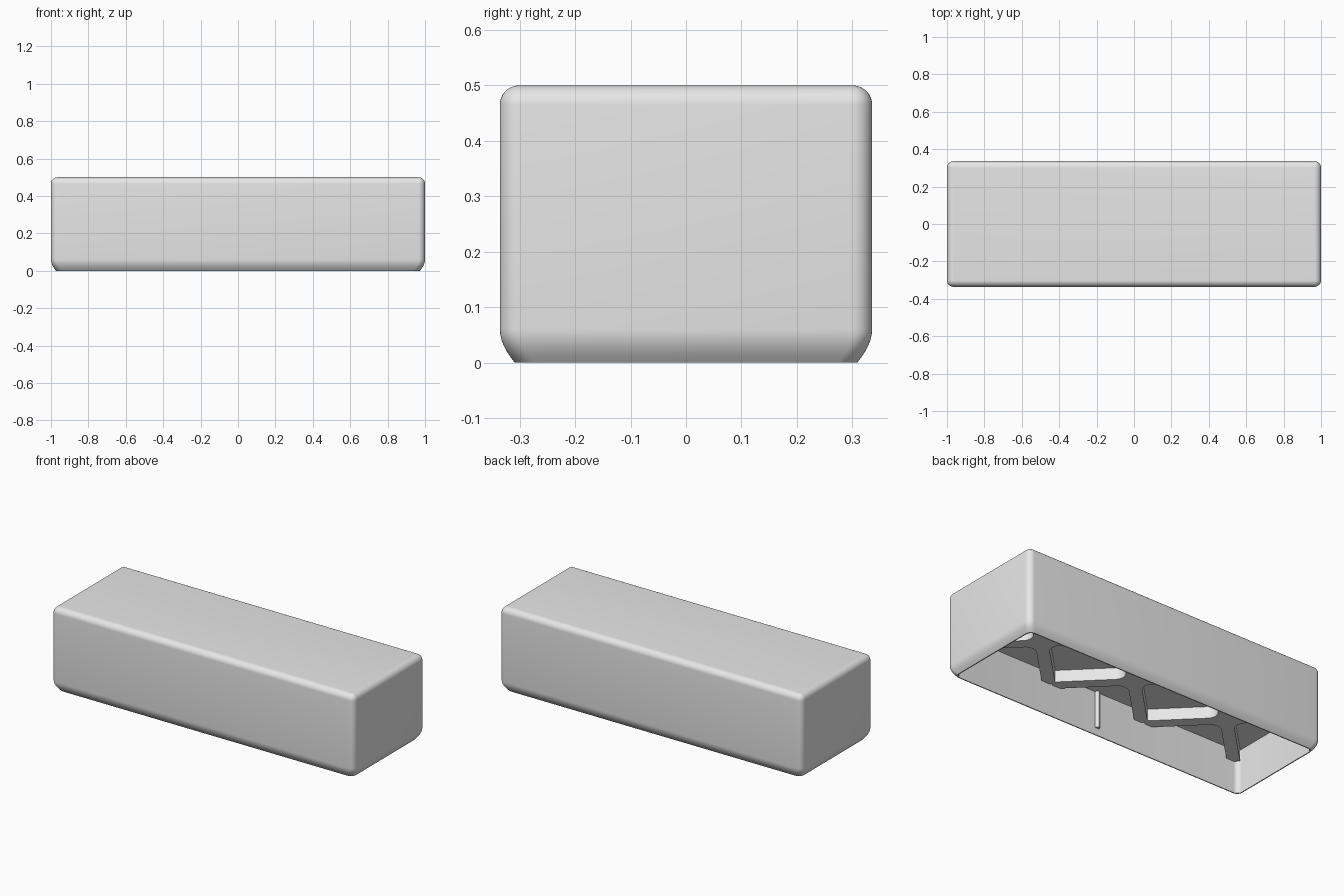
import bpy, bmesh, math
from math import cos, sin, pi
from mathutils import Matrix, Vector

cube = bpy.data.objects.get("Cube")
if cube:
    bpy.data.objects.remove(cube, do_unlink=True)

HX, HY, TOP = 1.0, 0.336, 0.5       # half length, half width, height
EDGE = 0.035                        # fillet radius of the case
CEIL, RIB_Z = 0.26, 0.19            # inside ceiling, underside of the braces
PITCH = 0.634                       # spacing of the cross braces

grey = bpy.data.materials.new("light grey")
grey.use_nodes = True
grey.diffuse_color = (0.8, 0.8, 0.8, 1)
grey.node_tree.nodes["Principled BSDF"].inputs["Base Color"].default_value = (0.8, 0.8, 0.8, 1)


def finish(bm, name):
    """Turn a bmesh into a smooth-shaded object with sharp edges kept."""
    bmesh.ops.recalc_face_normals(bm, faces=bm.faces)
    mesh = bpy.data.meshes.new(name)
    bm.to_mesh(mesh)
    bm.free()
    obj = bpy.data.objects.new(name, mesh)
    bpy.context.collection.objects.link(obj)
    mesh.materials.append(grey)
    bpy.ops.object.select_all(action='DESELECT')
    obj.select_set(True)
    bpy.context.view_layer.objects.active = obj
    bpy.ops.object.shade_smooth_by_angle(angle=math.radians(35))
    return obj


def rounded_loop(bm, inset, z, radius, steps=8):
    """Ring of vertices: a rectangle with rounded corners."""
    ring = []
    for k, (sx, sy) in enumerate([(1, 1), (-1, 1), (-1, -1), (1, -1)]):
        cx, cy = sx * (HX - inset - radius), sy * (HY - inset - radius)
        for i in range(steps + 1):
            a = (k + i / steps) * pi / 2
            ring.append(bm.verts.new((cx + radius * cos(a), cy + radius * sin(a), z)))
    return ring


def bridge(bm, lower, upper):
    n = len(lower)
    for i in range(n):
        j = (i + 1) % n
        bm.faces.new((lower[i], lower[j], upper[j], upper[i]))


# Case: one profile from the inside ceiling, round the rim, up to the top
profile = [(0.033, CEIL, 0.03), (0.033, 0, 0.03)]
for i in range(7):                  # lower edge curve, cut off flat by the rim
    a = i / 6 * math.radians(62)
    profile.append((0.027 * (1 - sin(a) / sin(math.radians(62))) ** 1.5,
                    0.06 * i / 6, EDGE))
for i in range(9):                  # top fillet
    a = i / 8 * pi / 2
    inset = EDGE * (1 - cos(a))
    profile.append((inset, TOP - EDGE + EDGE * sin(a), max(EDGE - inset, 0.001)))
bm = bmesh.new()
rings = [rounded_loop(bm, *p) for p in profile]
for lower, upper in zip(rings, rings[1:]):
    bridge(bm, lower, upper)
bm.faces.new(rings[0])
bm.faces.new(rings[-1])
finish(bm, "case")


# Cross braces: diagonal arms with filleted inner corners
def cross_outline(length=0.43, half=0.035, fillet=0.06, steps=8):
    pts = []
    for k in range(4):
        turn = Matrix.Rotation(pi / 4 + k * pi / 2, 2)
        quarter = [Vector((length, -half)), Vector((length, half))]
        c = half + fillet
        for i in range(steps + 1):
            a = 1.5 * pi - i / steps * pi / 2
            quarter.append(Vector((c + fillet * cos(a), c + fillet * sin(a))))
        pts += [turn @ p for p in quarter]
    return pts


for name, x in (("left", PITCH), ("middle", 0), ("right", -PITCH)):
    bm = bmesh.new()
    low, high = ([bm.verts.new((p.x + x, p.y, z)) for p in cross_outline()]
                 for z in (RIB_Z, CEIL + 0.01))
    bridge(bm, low, high)
    bm.faces.new(low)
    bm.faces.new(high)
    finish(bm, name + "_cross_brace")

# Round pins down the middle of both long inner walls
for name, side in (("front", -1), ("back", 1)):
    bm = bmesh.new()
    bmesh.ops.create_cone(bm, cap_ends=True, segments=16, radius1=0.013, radius2=0.013,
                          depth=CEIL - 0.04,
                          matrix=Matrix.Translation((0, side * 0.3, (CEIL + 0.045) / 2)))
    finish(bm, name + "_wall_pin")
